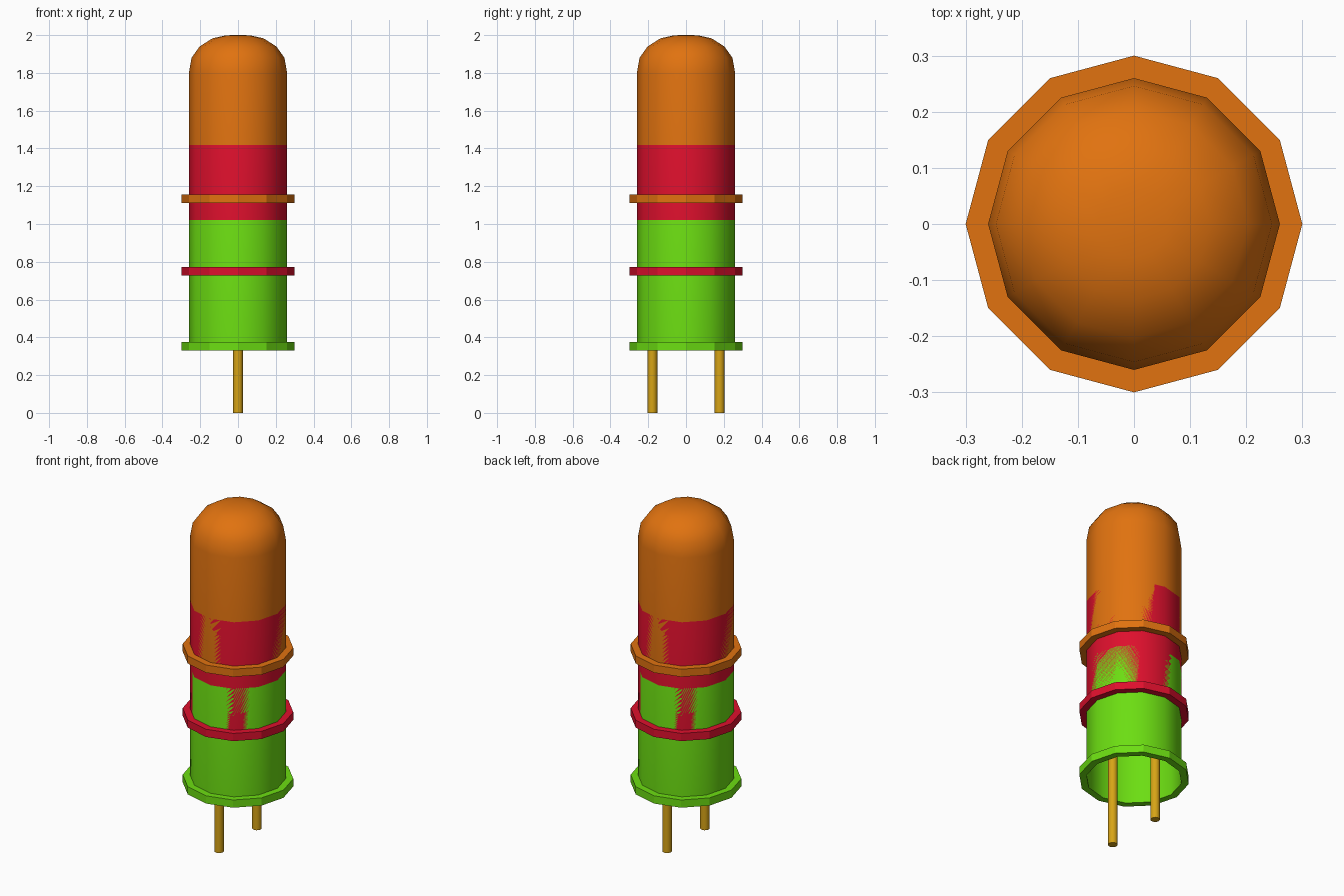
import bpy, bmesh, math

if "Cube" in bpy.data.objects:
    bpy.data.objects.remove(bpy.data.objects["Cube"])

SIDES = 12


def material(name, rgb):
    m = bpy.data.materials.new(name)
    m.diffuse_color = (*rgb, 1.0)
    m.use_nodes = True
    m.node_tree.nodes["Principled BSDF"].inputs["Base Color"].default_value = m.diffuse_color
    return m


def lathe(name, profile, z, mat, sides=SIDES, x=0, y=0, closed=False, smooth=True):
    """Revolve (radius, height) points around z; radius 0 becomes a single pole."""
    bm = bmesh.new()
    rings = []
    for r, h in profile:
        if r == 0:
            rings.append([bm.verts.new((0, 0, h))] * sides)
        else:
            rings.append([bm.verts.new((r * math.cos(2 * math.pi * i / sides),
                                        r * math.sin(2 * math.pi * i / sides), h))
                          for i in range(sides)])
    if closed:
        rings.append(rings[0])
    for a, b in zip(rings, rings[1:]):
        for i in range(sides):
            j = (i + 1) % sides
            corners = list(dict.fromkeys((a[i], a[j], b[j], b[i])))
            bm.faces.new(corners).smooth = smooth
    mesh = bpy.data.meshes.new(name)
    bm.to_mesh(mesh)
    bm.free()
    mesh.materials.append(mat)
    ob = bpy.data.objects.new(name, mesh)
    ob.location = (x, y, z)
    bpy.context.collection.objects.link(ob)
    return ob


# Domed sleeve, open underneath, and the ring around its foot
shell = [(0.26, 0), (0.26, 0.69), (0.246, 0.77), (0.203, 0.83),
         (0.135, 0.873), (0.062, 0.889), (0, 0.89)]
ring = [(0.26, 0), (0.30, 0), (0.30, 0.046), (0.26, 0.046)]

# Three identical lamps nested over each other
lamps = [("green", 0.33, (0.15, 0.73, 0.006)),
         ("red", 0.727, (0.73, 0.005, 0.026)),
         ("orange", 1.11, (0.75, 0.17, 0.005))]
for colour, z, rgb in lamps:
    mat = material(colour + "_plastic", rgb)
    lathe(colour + "_lamp_shell", shell, z, mat)
    lathe(colour + "_lamp_ring", ring, z, mat, closed=True, smooth=False)

# Pair of metal pins reaching up inside the lowest lamp
gold = material("gold_metal", (0.68, 0.37, 0.008))
for side, y in (("front", -0.178), ("back", 0.178)):
    pin = lathe(side + "_pin", [(0, 0), (0.026, 0), (0.026, 0.75), (0, 0.75)],
                0, gold, y=y)
    bpy.ops.object.select_all(action='DESELECT')
    pin.select_set(True)
    bpy.context.view_layer.objects.active = pin
    bpy.ops.object.shade_smooth_by_angle(angle=math.radians(40))
